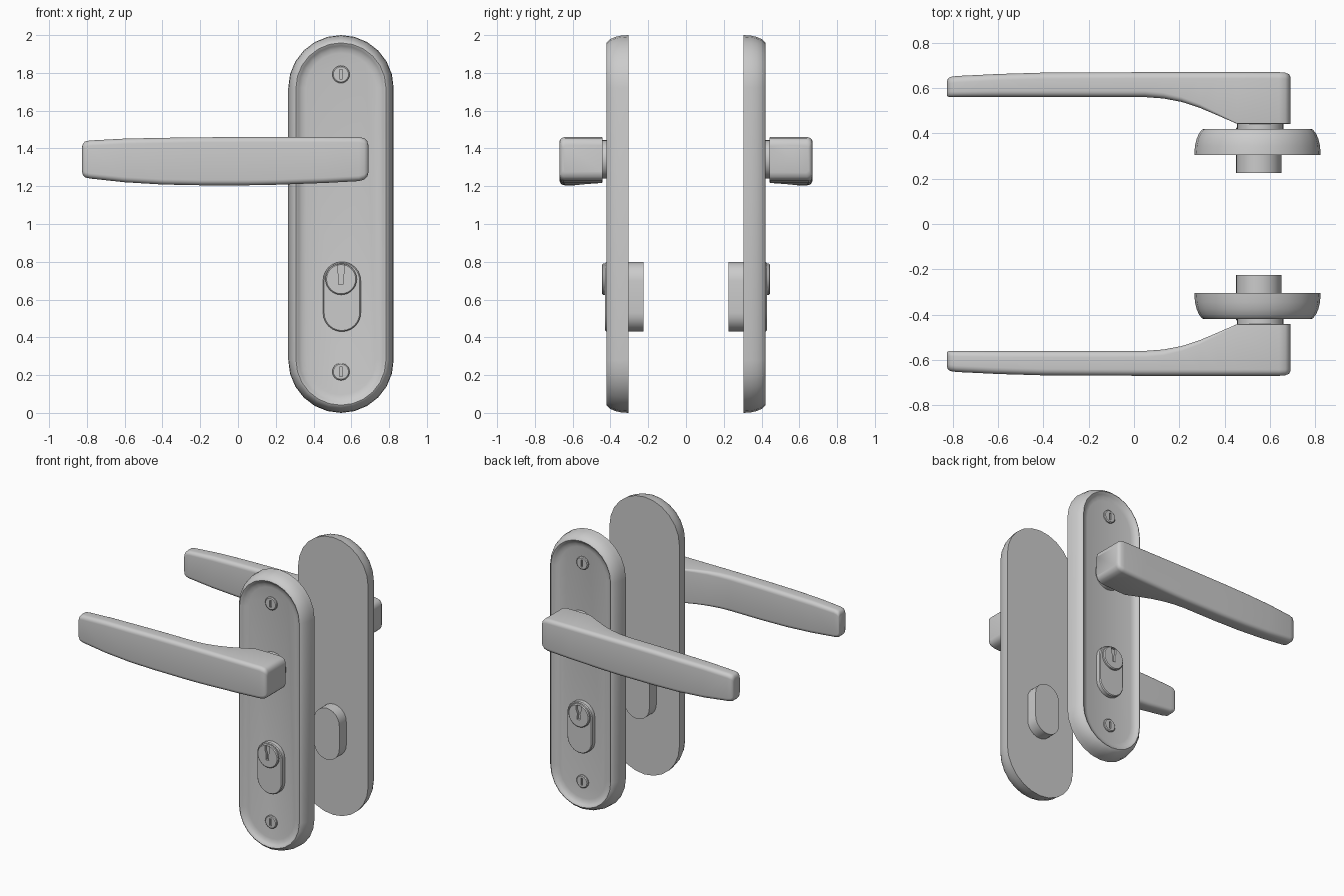
import bpy, bmesh, math

if "Cube" in bpy.data.objects:
    bpy.data.objects.remove(bpy.data.objects["Cube"])

CX = 0.545


def loft(name, rings):
    """Skin equal-length vertex rings and cap both ends."""
    bm = bmesh.new()
    rows = [[bm.verts.new(p) for p in ring] for ring in rings]
    n = len(rows[0])
    for a, b in zip(rows, rows[1:]):
        for i in range(n):
            j = (i + 1) % n
            bm.faces.new((a[i], a[j], b[j], b[i]))
    bm.faces.new(rows[0][::-1])
    bm.faces.new(rows[-1])
    bmesh.ops.recalc_face_normals(bm, faces=bm.faces[:])
    me = bpy.data.meshes.new(name)
    bm.to_mesh(me)
    bm.free()
    ob = bpy.data.objects.new(name, me)
    bpy.context.collection.objects.link(ob)
    return ob


def stadium(cx, z0, z1, r, y, inset=0.0, seg=12):
    """Upright rounded slot outline; a circle when z1 == z0 + 2r."""
    pts = []
    for cz, start in ((z1 - r, 0.0), (z0 + r, math.pi)):
        for i in range(seg + 1):
            a = start + math.pi * i / seg
            if abs(z1 - z0 - 2 * r) < 1e-6 and i == seg:
                continue
            pts.append((cx + (r - inset) * math.cos(a), y, cz + (r - inset) * math.sin(a)))
    return pts


def pill(name, cx, z0, z1, r, profile, seg=12):
    return loft(name, [stadium(cx, z0, z1, r, y, d, seg) for d, y in profile])


def cut(ob, outline, y0, y1):
    cutter = loft("slot_cutter", [[(x, y, z) for x, z in outline] for y in (y0, y1)])
    cutter.hide_render = True
    m = ob.modifiers.new("slot", "BOOLEAN")
    m.object = cutter
    m.solver = "EXACT"
    bpy.context.view_layer.objects.active = ob
    bpy.ops.object.modifier_apply(modifier=m.name)
    bpy.data.objects.remove(cutter)


def finish(ob, angle=35):
    """Smooth shading, and the same part on the other side of the door."""
    bpy.ops.object.select_all(action="DESELECT")
    ob.select_set(True)
    bpy.context.view_layer.objects.active = ob
    bpy.ops.object.shade_smooth_by_angle(angle=math.radians(angle))
    m = ob.modifiers.new("other_side", "MIRROR")
    m.use_axis = (False, True, False)
    m.use_mirror_merge = False


# backplate with rounded rim and dished face
finish(pill("backplate", CX, 0.0, 2.0, 0.279, [
    (0.0, -0.305), (0.003, -0.345), (0.01, -0.375), (0.021, -0.40), (0.034, -0.416),
    (0.041, -0.42), (0.046, -0.418), (0.056, -0.408), (0.072, -0.399), (0.095, -0.394)]))

# lock cylinder body passing through the plate
finish(pill("lock_body", 0.55, 0.43, 0.80, 0.10,
            [(0.0, -0.225), (0.0, -0.422), (0.006, -0.428)]))

# rotating plug with keyway
plug = pill("lock_plug", 0.546, 0.625, 0.791, 0.083,
            [(0.0, -0.40), (0.0, -0.439), (0.006, -0.445)], 16)
cut(plug, [(0.527, 0.782), (0.527, 0.745), (0.536, 0.725), (0.533, 0.68),
           (0.557, 0.68), (0.555, 0.725), (0.564, 0.745), (0.564, 0.782)], -0.46, -0.425)
finish(plug)

# slotted fixing screws
for label, z in (("lower", 0.218), ("upper", 1.792)):
    screw = pill(label + "_screw", CX, z - 0.046, z + 0.046, 0.046,
                 [(0.0, -0.385), (0.0, -0.403), (0.006, -0.408)])
    cut(screw, [(CX - 0.007, z - 0.025), (CX + 0.007, z - 0.025),
                (CX + 0.007, z + 0.025), (CX - 0.007, z + 0.025)], -0.42, -0.399)
    finish(screw)

# collar between plate and lever
finish(pill("lever_collar", 0.557, 1.24, 1.444, 0.102, [(0.0, -0.38), (0.0, -0.45)], 16))


def section(x, yi, yo, z0, z1, ri, ro, seg=5):
    """Rounded rectangle across the lever: inner y, outer y, bottom, top."""
    pts = []
    for y, z, r, sy, sz, start in ((yi, z1, ri, -1, -1, 0), (yo, z1, ro, 1, -1, 90),
                                   (yo, z0, ro, 1, 1, 180), (yi, z0, ri, -1, 1, 270)):
        for i in range(seg + 1):
            a = math.radians(start + 90 * i / seg)
            pts.append((x, y + sy * r + r * math.cos(a), z + sz * r + r * math.sin(a)))
    return pts


# lever: sections from the tip to the hub
stations = [
    (-0.825, -0.565, -0.632, 1.275, 1.410, 0.020, 0.020),
    (-0.821, -0.562, -0.642, 1.258, 1.425, 0.022, 0.024),
    (-0.810, -0.560, -0.649, 1.247, 1.437, 0.025, 0.028),
    (-0.785, -0.560, -0.653, 1.241, 1.442, 0.025, 0.028),
    (-0.600, -0.560, -0.662, 1.221, 1.452, 0.028, 0.028),
    (-0.400, -0.560, -0.668, 1.209, 1.456, 0.028, 0.028),
    (-0.200, -0.560, -0.669, 1.205, 1.459, 0.028, 0.028),
    (0.050, -0.560, -0.670, 1.205, 1.460, 0.028, 0.028),
    (0.130, -0.554, -0.670, 1.206, 1.460, 0.026, 0.028),
    (0.210, -0.539, -0.670, 1.208, 1.460, 0.022, 0.028),
    (0.290, -0.513, -0.670, 1.211, 1.460, 0.018, 0.028),
    (0.370, -0.479, -0.670, 1.214, 1.460, 0.012, 0.028),
    (0.455, -0.442, -0.670, 1.217, 1.460, 0.005, 0.028),
    (0.640, -0.442, -0.670, 1.227, 1.460, 0.004, 0.028),
    (0.668, -0.442, -0.668, 1.235, 1.454, 0.004, 0.027),
    (0.684, -0.442, -0.661, 1.250, 1.440, 0.004, 0.022),
    (0.690, -0.442, -0.650, 1.272, 1.418, 0.004, 0.018)]
# yi > yo on this side, so the section's y runs from inner (near) to outer (far)
finish(loft("lever_handle", [section(*s) for s in stations]), 50)
